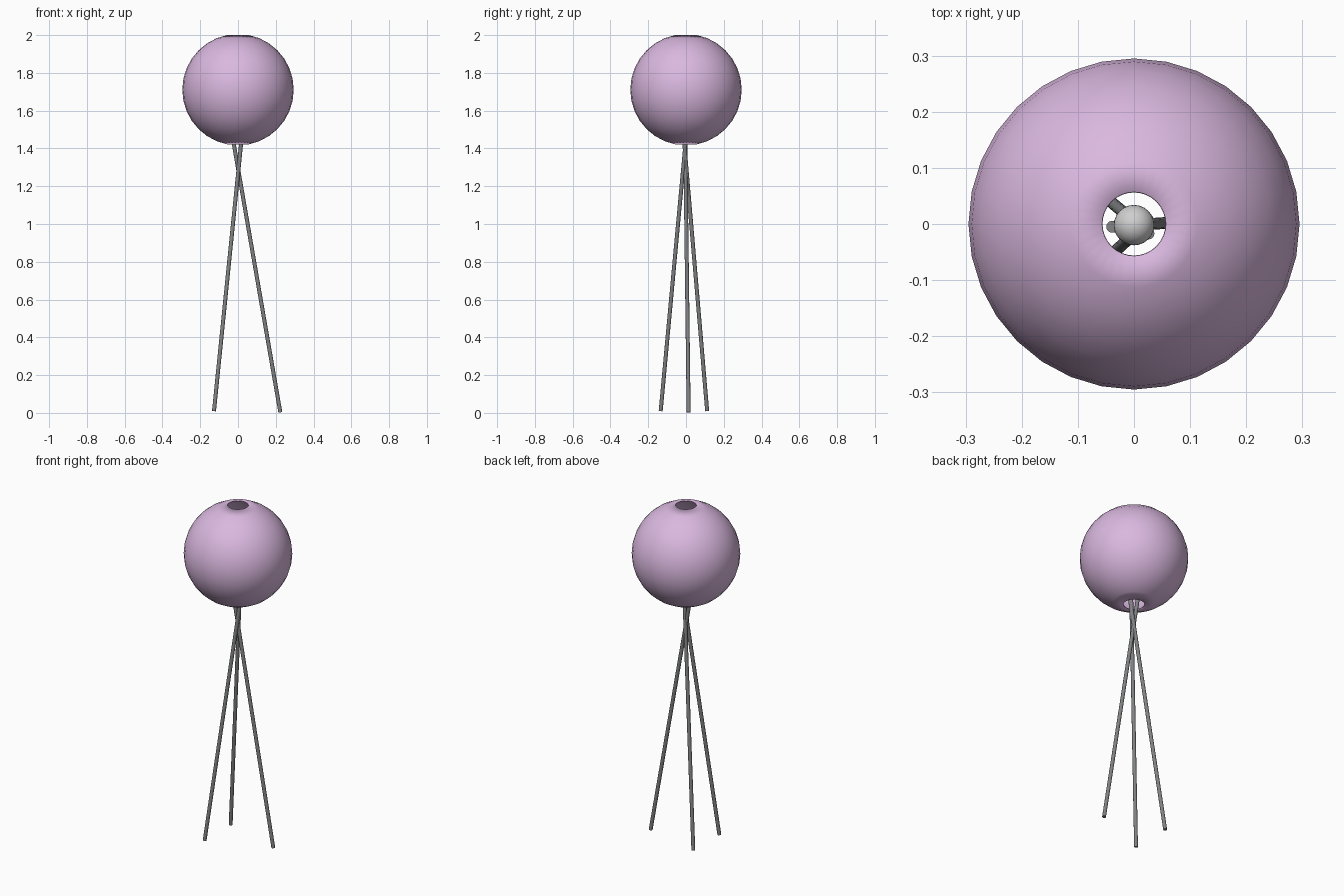
import bpy, bmesh, math
from mathutils import Vector

if "Cube" in bpy.data.objects:
    bpy.data.objects.remove(bpy.data.objects["Cube"])


def material(name, rgb):
    m = bpy.data.materials.new(name)
    m.diffuse_color = (*rgb, 1)
    m.use_nodes = True
    m.node_tree.nodes["Principled BSDF"].inputs["Base Color"].default_value = m.diffuse_color
    return m


pink = material("pale pink glass", (0.70, 0.48, 0.74))
steel = material("grey steel", (0.22, 0.225, 0.23))
white = material("pale grey bulb", (0.62, 0.62, 0.62))


def rod(name, a, b, r, mat, sides=16):
    """Cylinder between two points."""
    a, b = Vector(a), Vector(b)
    d = b - a
    bpy.ops.mesh.primitive_cylinder_add(vertices=sides, radius=r, depth=d.length,
                                        location=(a + b) / 2)
    o = bpy.context.object
    o.name = name
    o.rotation_euler = d.to_track_quat('Z', 'Y').to_euler()
    o.data.materials.append(mat)
    bpy.ops.object.shade_smooth_by_angle(angle=math.radians(40))
    return o


def ball(name, r, z, segs, rings, mat):
    bpy.ops.mesh.primitive_uv_sphere_add(segments=segs, ring_count=rings,
                                         radius=r, location=(0, 0, z))
    o = bpy.context.object
    o.name = name
    o.data.materials.append(mat)
    bpy.ops.object.shade_smooth()
    return o


# Globe shade: thin sphere shell with both poles cut open
R = 0.295
shade = ball("globe_shade", R, 1.711, 32, 16, pink)
bm = bmesh.new()
bm.from_mesh(shade.data)
poles = [v for v in bm.verts if abs(v.co.z) > R * 0.99]
bmesh.ops.delete(bm, geom=poles, context='VERTS')
bm.to_mesh(shade.data)
bm.free()
solid = shade.modifiers.new("glass_thickness", 'SOLIDIFY')
solid.thickness = 0.005
solid.offset = -1

# Three crossing tripod legs, ending just inside the shade
legs = [("right_leg", (0.224, 0.014, 0.003), (-0.039, -0.005, 1.52)),
        ("front_left_leg", (-0.127, -0.134, 0.01), (0.026, 0.006, 1.52)),
        ("back_left_leg", (-0.127, 0.112, 0.01), (0.026, -0.017, 1.52))]
for name, foot, top in legs:
    rod(name, foot, top, 0.0105, steel)

# Bulb and its socket, resting on the leg tops
rod("bulb_socket", (0, -0.002, 1.49), (0, -0.002, 1.56), 0.018, steel)
bulb = ball("bulb", 0.036, 1.585, 24, 16, white)
bulb.location.y = -0.002
